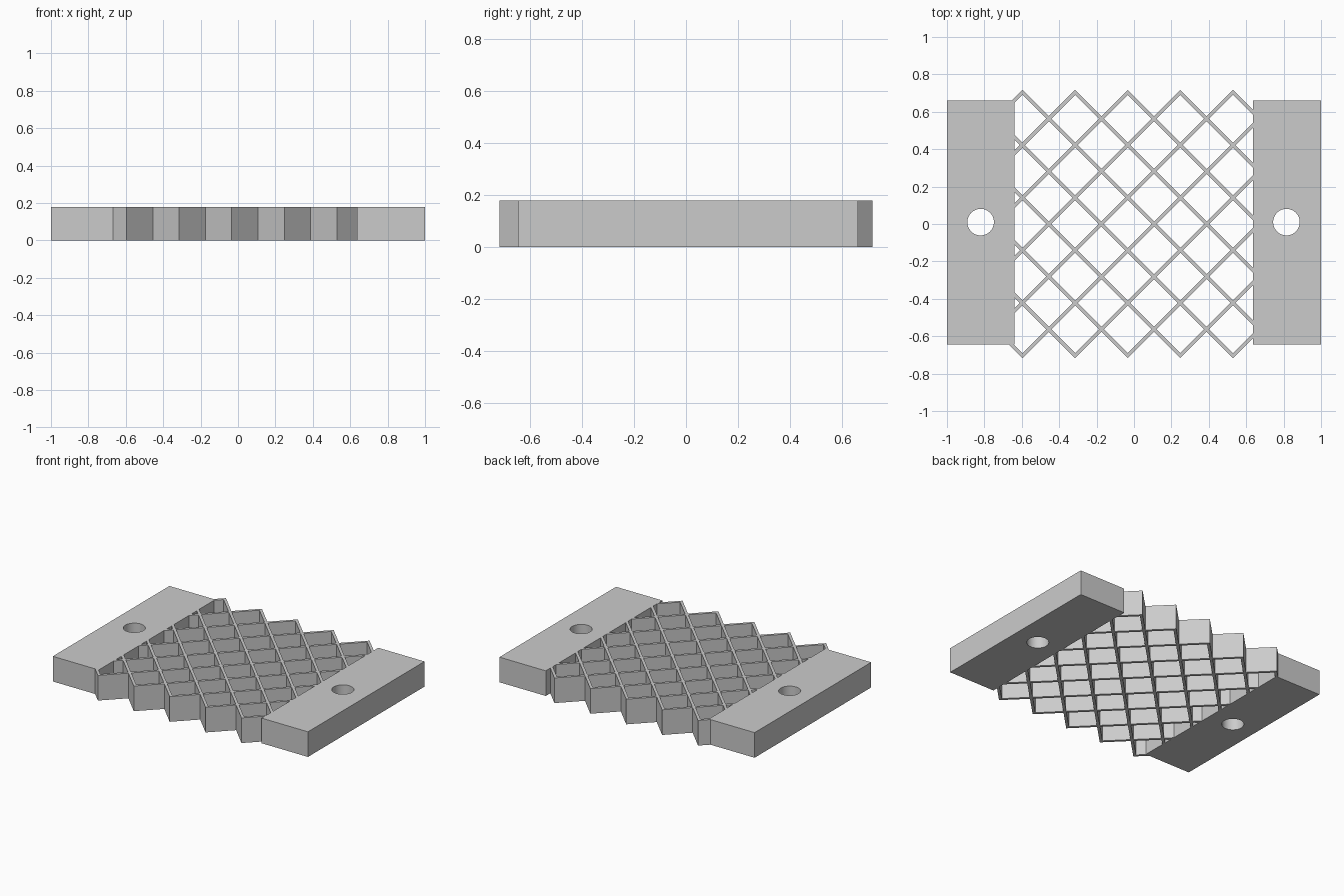
import bpy, bmesh
from mathutils import Matrix, Vector

cube = bpy.data.objects.get("Cube")
if cube:
    bpy.data.objects.remove(cube, do_unlink=True)

HEIGHT = 0.178
STEP = 0.1407     # half a diamond cell
HALF = 0.0135     # half diagonal of a wall crossing
LATTICE_X = -0.0335

grey = bpy.data.materials.new("plain_grey")
grey.use_nodes = True
grey.diffuse_color = (0.6, 0.6, 0.6, 1)
grey.node_tree.nodes["Principled BSDF"].inputs["Base Color"].default_value = (0.6, 0.6, 0.6, 1)


def add_object(name, bm):
    bmesh.ops.recalc_face_normals(bm, faces=bm.faces[:])
    mesh = bpy.data.meshes.new(name)
    bm.to_mesh(mesh)
    bm.free()
    mesh.materials.append(grey)
    obj = bpy.data.objects.new(name, mesh)
    bpy.context.collection.objects.link(obj)
    return obj


# End block with a round bolt hole through it
def end_block(name, x0, x1, hole_x):
    y0, y1 = -0.645, 0.66
    bm = bmesh.new()
    center = Vector(((x0 + x1) / 2, (y0 + y1) / 2, HEIGHT / 2))
    size = Vector((x1 - x0, y1 - y0, HEIGHT, 1))
    bmesh.ops.create_cube(bm, size=1, matrix=Matrix.Translation(center) @ Matrix.Diagonal(size))
    block = add_object(name, bm)

    bm = bmesh.new()
    bmesh.ops.create_cone(bm, cap_ends=True, segments=48, radius1=0.071, radius2=0.071, depth=1,
                          matrix=Matrix.Translation((hole_x, 0.01, HEIGHT / 2)))
    cutter = add_object("hole_cutter", bm)
    cutter.hide_render = True
    cut = block.modifiers.new("bolt_hole", "BOOLEAN")
    cut.operation = "DIFFERENCE"
    cut.object = cutter

    bpy.ops.object.select_all(action="DESELECT")
    block.select_set(True)
    bpy.context.view_layer.objects.active = block
    bpy.ops.object.modifier_apply(modifier=cut.name)
    bpy.data.objects.remove(cutter, do_unlink=True)
    bpy.ops.object.shade_smooth_by_angle()


end_block("right_end_block", -1, -0.64, -0.82)
end_block("left_end_block", 0.637, 1, 0.815)

# Diagonal lattice: a small diamond at each crossing, linked by wall strips
bm = bmesh.new()
corners = {}
for i in range(-5, 6):
    for j in range(-5, 6):
        if (i + j) % 2:
            x, y = LATTICE_X + i * STEP, j * STEP
            n, e, s, w = [bm.verts.new((x + dx * HALF, y + dy * HALF, 0))
                          for dx, dy in ((0, 1), (1, 0), (0, -1), (-1, 0))]
            bm.faces.new((n, w, s, e))
            corners[i, j] = n, e, s, w

for (i, j), (n, e, s, w) in corners.items():
    up = corners.get((i + 1, j + 1))
    if up:
        bm.faces.new((n, e, up[2], up[3]))
    down = corners.get((i + 1, j - 1))
    if down:
        bm.faces.new((e, s, down[3], down[0]))

# Trim the ends inside the blocks, then raise the walls
for side in (-1, 1):
    bmesh.ops.bisect_plane(bm, geom=bm.verts[:] + bm.edges[:] + bm.faces[:],
                           plane_co=(side * 0.7, 0, 0), plane_no=(side, 0, 0), clear_outer=True)
raised = bmesh.ops.extrude_face_region(bm, geom=bm.faces[:], use_keep_orig=True)
top = [v for v in raised["geom"] if isinstance(v, bmesh.types.BMVert)]
bmesh.ops.translate(bm, verts=top, vec=(0, 0, HEIGHT))
add_object("diamond_lattice", bm)
